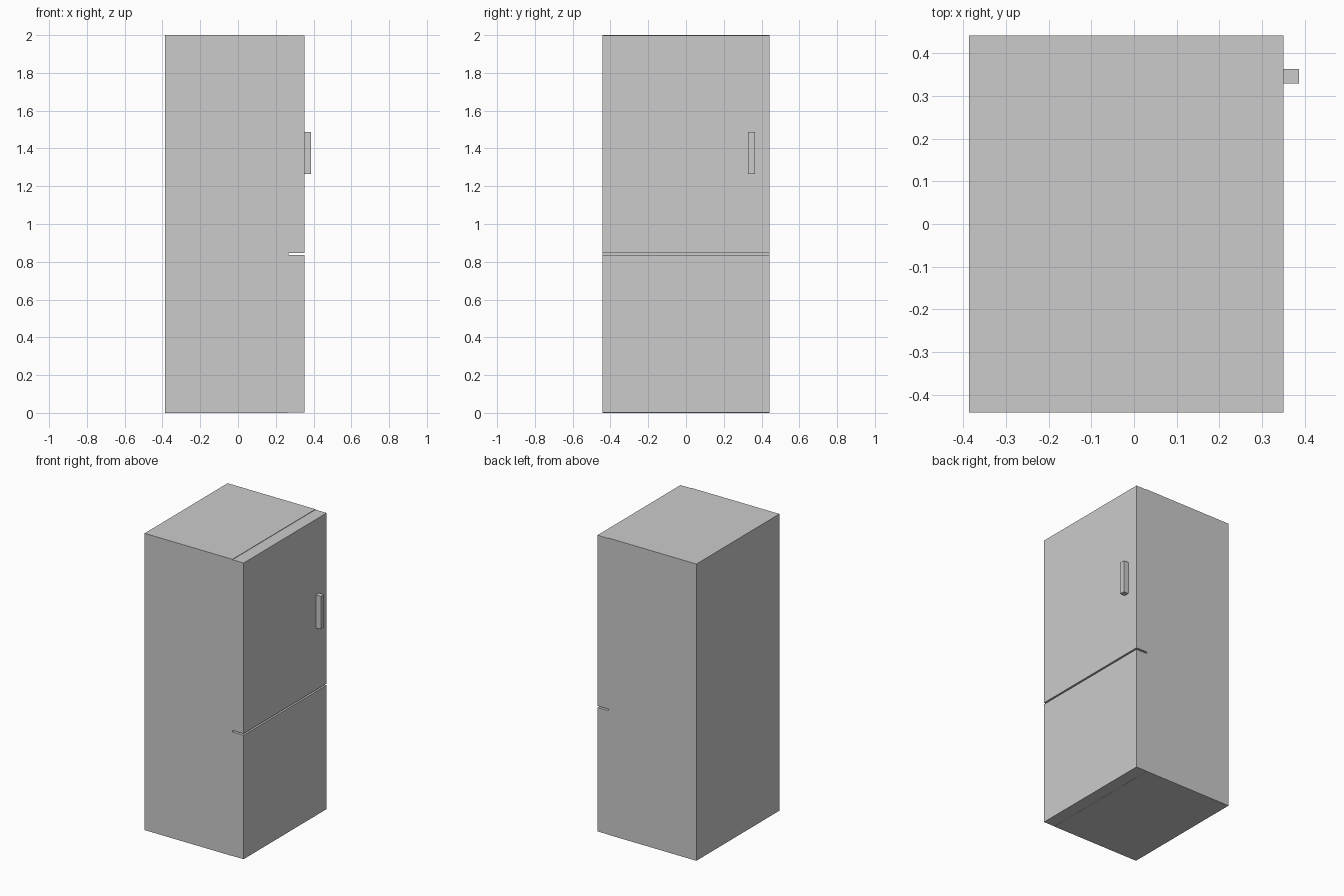
import bpy

if "Cube" in bpy.data.objects:
    bpy.data.objects.remove(bpy.data.objects["Cube"])


def box(name, x, y, z):
    """Axis-aligned box from (min, max) ranges."""
    bpy.ops.mesh.primitive_cube_add(
        size=1, location=[(a + b) / 2 for a, b in (x, y, z)])
    ob = bpy.context.object
    ob.name = name
    ob.scale = [b - a for a, b in (x, y, z)]
    bpy.ops.object.transform_apply(location=False, rotation=False, scale=True)
    return ob


SIDE = (-0.442, 0.442)
BACK, SEAM, FACE = -0.387, 0.268, 0.351

# Cabinet
box("cabinet", (BACK, SEAM), SIDE, (0, 2))

# Doors, a hair shorter than the cabinet, with a gap between them
box("lower_door", (SEAM, FACE), SIDE, (0.001, 0.836))
box("upper_door", (SEAM, FACE), SIDE, (0.847, 1.997))

# Handle on the upper door
box("handle", (FACE, 0.387), (0.329, 0.364), (1.265, 1.487))
